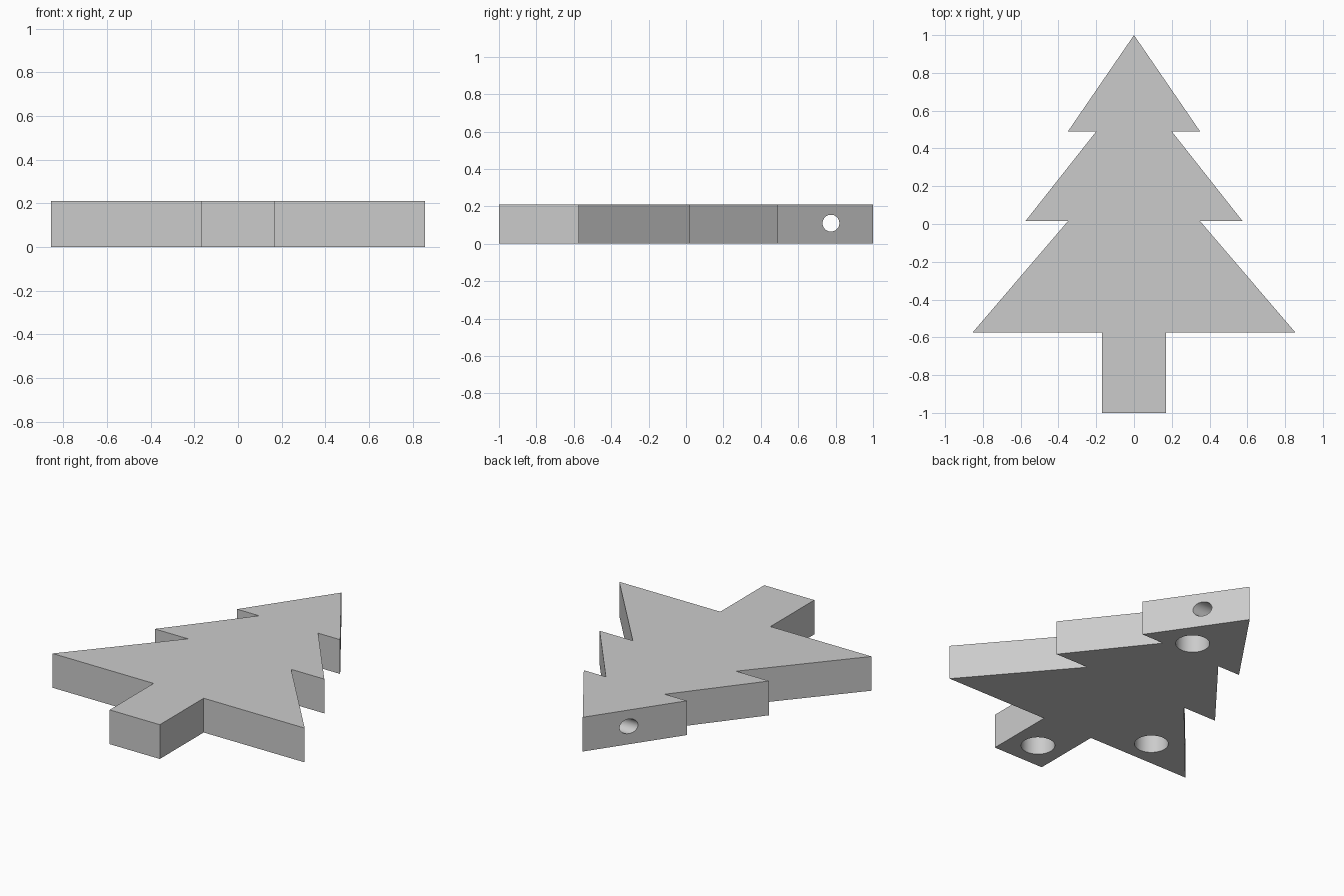
import bpy
import bmesh
import math

cube = bpy.data.objects.get("Cube")
if cube:
    bpy.data.objects.remove(cube, do_unlink=True)

THICKNESS = 0.21
POCKET_DEPTH = 0.17

grey = bpy.data.materials.new("plain_grey")
grey.use_nodes = True
grey.diffuse_color = (0.6, 0.6, 0.6, 1)
grey.node_tree.nodes["Principled BSDF"].inputs["Base Color"].default_value = (0.6, 0.6, 0.6, 1)

# Tree slab: half outline from apex to trunk, mirrored and extruded
half = [(0.35, 0.49), (0.2, 0.49), (0.575, 0.015), (0.35, 0.015),
        (0.855, -0.575), (0.17, -0.575), (0.17, -1)]
outline = [(0, 1)] + half + [(-x, y) for x, y in reversed(half)]

bm = bmesh.new()
base = bm.faces.new([bm.verts.new((x, y, 0)) for x, y in outline])
top = bmesh.ops.extrude_face_region(bm, geom=[base])["geom"]
bmesh.ops.translate(bm, vec=(0, 0, THICKNESS),
                    verts=[g for g in top if isinstance(g, bmesh.types.BMVert)])
bmesh.ops.recalc_face_normals(bm, faces=bm.faces)
mesh = bpy.data.meshes.new("tree_slab")
bm.to_mesh(mesh)
bm.free()
mesh.materials.append(grey)
tree = bpy.data.objects.new("tree_slab", mesh)
bpy.context.collection.objects.link(tree)


def drill(name, location, radius, depth, rotation=(0, 0, 0)):
    """Cut a round hole centred on location, then discard the cutter."""
    bpy.ops.mesh.primitive_cylinder_add(vertices=48, radius=radius, depth=depth,
                                        location=location, rotation=rotation)
    cutter = bpy.context.object
    cutter.name = name
    cutter.hide_render = True
    cutter.data.materials.append(grey)
    mod = tree.modifiers.new(name, "BOOLEAN")
    mod.operation = "DIFFERENCE"
    mod.solver = "EXACT"
    mod.object = cutter
    bpy.ops.object.select_all(action="DESELECT")
    tree.select_set(True)
    bpy.context.view_layer.objects.active = tree
    bpy.ops.object.modifier_apply(modifier=name)
    bpy.data.objects.remove(cutter, do_unlink=True)


# Hanging hole straight through the top tier
drill("hanging_hole", (0, 0.775, 0.11), 0.045, 2, (0, math.pi / 2, 0))

# Blind round pockets in the underside
for x, y in [(0.07, 0.59), (0, -0.83), (-0.47, -0.41)]:
    drill("underside_pocket", (x, y, 0), 0.094, POCKET_DEPTH * 2)

bpy.ops.object.shade_smooth_by_angle(angle=math.radians(30))
